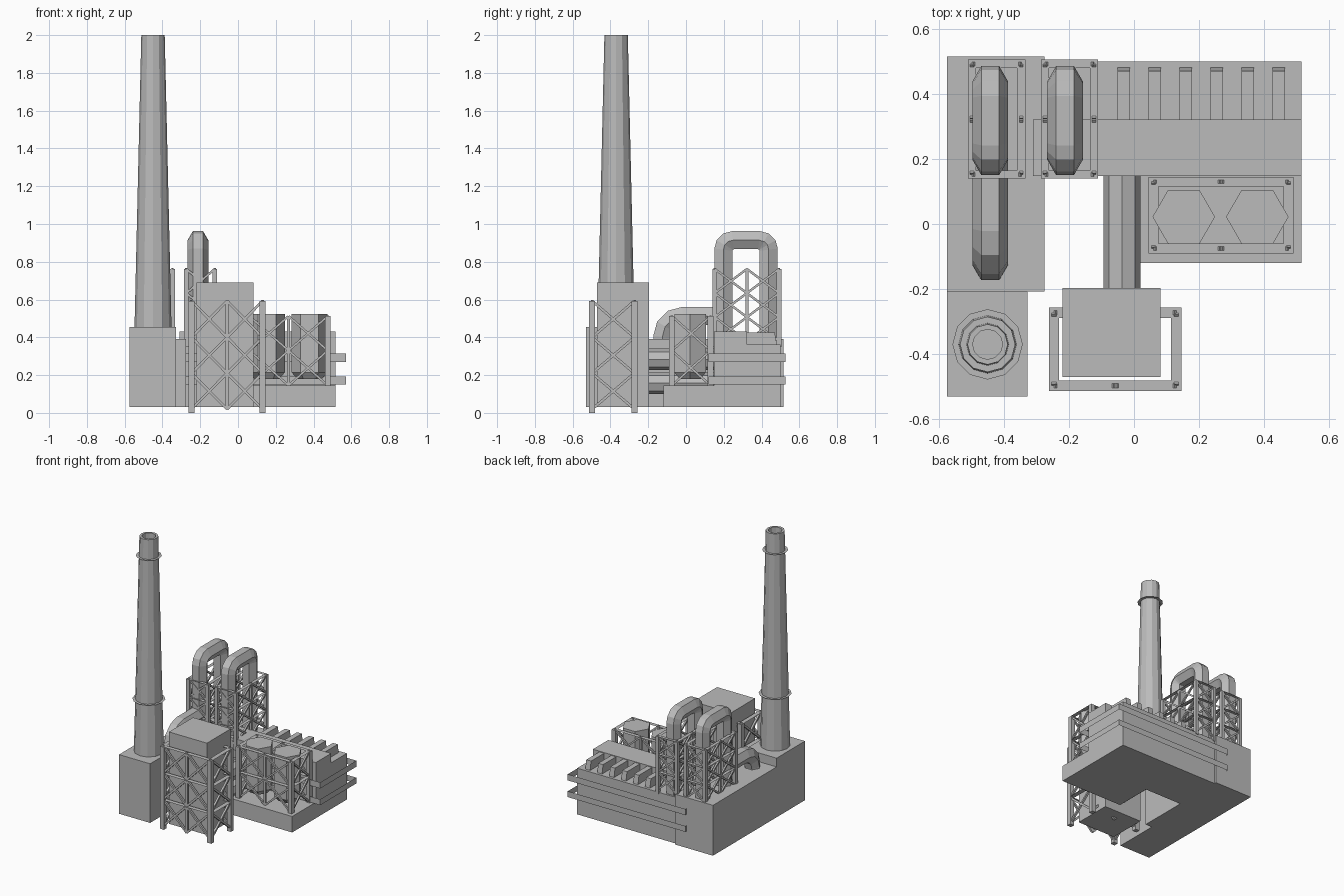
import bpy, bmesh, math
from mathutils import Vector, Matrix

if "Cube" in bpy.data.objects:
    bpy.data.objects.remove(bpy.data.objects["Cube"])

grey = bpy.data.materials.new("plain_grey")
grey.use_nodes = True
COLOUR = (0.5, 0.5, 0.5, 1)
grey.diffuse_color = COLOUR
grey.node_tree.nodes["Principled BSDF"].inputs["Base Color"].default_value = COLOUR


def finish(name, bm, closed=True):
    if closed:
        bmesh.ops.recalc_face_normals(bm, faces=bm.faces)
    mesh = bpy.data.meshes.new(name)
    bm.to_mesh(mesh)
    bm.free()
    mesh.materials.append(grey)
    obj = bpy.data.objects.new(name, mesh)
    bpy.context.collection.objects.link(obj)
    return obj


def add_box(bm, lo, hi):
    lo, hi = Vector(lo), Vector(hi)
    m = Matrix.Translation((lo + hi) / 2) @ Matrix.Diagonal((*(hi - lo), 1))
    return bmesh.ops.create_cube(bm, size=1, matrix=m)["verts"]


def box(name, lo, hi):
    bm = bmesh.new()
    add_box(bm, lo, hi)
    return finish(name, bm)


def add_beam(bm, a, b, w):
    a, b = Vector(a), Vector(b)
    rot = (b - a).to_track_quat('Z', 'Y').to_matrix().to_4x4()
    m = Matrix.Translation((a + b) / 2) @ rot @ Matrix.Diagonal((w, w, (b - a).length, 1))
    bmesh.ops.create_cube(bm, size=1, matrix=m)


def loft(bm, rings, cap=True):
    rows = [[bm.verts.new(p) for p in ring] for ring in rings]
    n = len(rows[0])
    for r, s in zip(rows, rows[1:]):
        for i in range(n):
            j = (i + 1) % n
            bm.faces.new((r[i], r[j], s[j], s[i]))
    if cap:
        bm.faces.new(rows[0][::-1])
        bm.faces.new(rows[-1])


def circle(x, y, z, r, n, start=0):
    return [(x + r * math.cos(start + math.tau * i / n),
             y + r * math.sin(start + math.tau * i / n), z) for i in range(n)]


def rectangle(x0, x1, y0, y1, z):
    return [(x0, y0, z), (x1, y0, z), (x1, y1, z), (x0, y1, z)]


def rounded(points, radius, steps=3):
    """Replace each inner corner of a (y, z) path with an arc."""
    pts = [Vector(p) for p in points]
    out = [pts[0]]
    for p, c, q in zip(pts, pts[1:], pts[2:]):
        u, v = (p - c).normalized(), (q - c).normalized()
        for i in range(steps + 1):
            t = math.pi / 2 * i / steps
            out.append(c + radius * (u * (1 - math.sin(t)) + v * (1 - math.cos(t))))
    return out + [pts[-1]]


def pipe(name, x, path, r, sides, start=0):
    """Sweep a polygon along a (y, z) path at a fixed x."""
    rings = []
    for i, p in enumerate(path):
        a = (p - path[max(i - 1, 0)]).normalized()
        b = (path[min(i + 1, len(path) - 1)] - p).normalized()
        t = (a + b).normalized()
        n = Vector((-t.y, t.x)) / max(t.dot(a), t.dot(b))
        rings.append([(x + r * math.cos(k), *(p + n * r * math.sin(k)))
                      for k in (start + math.tau * j / sides for j in range(sides))])
    bm = bmesh.new()
    loft(bm, rings)
    finish(name, bm)


def scaffold(name, x0, x1, y0, y1, levels, foot, w, nx, ny, brace=0.012):
    """Corner posts, flat walkway rings and crossed braces on four sides."""
    bm = bmesh.new()
    top = levels[-1]
    for x in (x0, x1 - w):
        for y in (y0, y1 - w):
            add_box(bm, (x, y, foot), (x + w, y + w, top))
    h = w / 2
    corners = [Vector(p) for p in rectangle(x0 + h, x1 - h, y0 + h, y1 - h, 0)]
    for i, bays in enumerate((nx, ny, nx, ny)):
        a, b = corners[i], corners[(i + 1) % 4]
        for k in range(bays):
            p, q = a.lerp(b, k / bays), a.lerp(b, (k + 1) / bays)
            if k:
                add_beam(bm, p + Vector((0, 0, levels[0])), p + Vector((0, 0, top)), brace * 1.2)
            for low, high in zip(levels, levels[1:]):
                zl, zh = Vector((0, 0, low)), Vector((0, 0, high))
                add_beam(bm, p + zl, q + zh, brace)
                add_beam(bm, p + zh, q + zl, brace)
    for z in levels[1:]:
        loft(bm, [rectangle(x0, x1, y0, y1, z),
                  rectangle(x0 + w, x1 - w, y0 + w, y1 - w, z)], cap=False)
    finish(name, bm)


# Buildings
FLOOR = 0.03
box("chimney_plinth", (-0.575, -0.53, FLOOR), (-0.328, -0.208, 0.455))
box("side_building", (-0.575, -0.208, FLOOR), (-0.275, 0.515, 0.392))
box("main_hall_high", (-0.31, 0.148, FLOOR), (0.515, 0.322, 0.43))
box("main_hall_low", (-0.31, 0.322, FLOOR), (0.515, 0.5, 0.362))
box("tank_base", (0.02, -0.12, FLOOR), (0.515, 0.148, 0.145))
box("boiler_tower", (-0.22, -0.47, FLOOR), (0.082, -0.197, 0.69))

# Roof ribs with a sloped back end
bm = bmesh.new()
for i in range(6):
    x = -0.031 + i * 0.0952
    for v in add_box(bm, (x - 0.019, 0.31, 0.35), (x + 0.019, 0.483, 0.425)):
        if v.co.z > 0.4 and v.co.y > 0.4:
            v.co.y = 0.47
finish("roof_ribs", bm)

# Thin bands running around the hall
bm = bmesh.new()
for low, high in ((0.15, 0.192), (0.27, 0.314)):
    loft(bm, [rectangle(-0.365, 0.571, 0.118, 0.528, z) for z in (low, high)], cap=False)
finish("hall_bands", bm, closed=False)

# Chimney with a hollow top
CX, CY = -0.45, -0.37
bm = bmesh.new()
loft(bm, [circle(CX, CY, z, r, 12) for z, r in
          ((0.45, 0.098), (2.0, 0.062), (2.0, 0.046), (1.93, 0.046))])
finish("chimney", bm)

# Flat gallery rings around the chimney
bm = bmesh.new()
for z, inner, outer in ((0.83, 0.086, 0.108), (1.86, 0.063, 0.085)):
    loft(bm, [circle(CX, CY, z, r, 12) for r in (outer, inner)], cap=False)
finish("chimney_galleries", bm)

# Hexagonal tanks with tapered feet
for side, x in (("right", 0.153), ("left", 0.379)):
    bm = bmesh.new()
    loft(bm, [circle(x, 0.022, z, r, 6) for z, r in
              ((0.18, 0.065), (0.215, 0.096), (0.523, 0.096))])
    finish("tank_" + side, bm)

# Looped pipes over the buildings
arch = rounded([(0.198, 0.36), (0.198, 0.914), (0.438, 0.914), (0.438, 0.35)], 0.05)
for side, x in (("right", -0.442), ("left", -0.212)):
    pipe("arched_pipe_" + side, x, arch, 0.055, 6)
pipe("elbow_pipe", -0.442, rounded([(-0.125, 0.38), (-0.125, 0.513), (0.2, 0.513)], 0.11),
     0.055, 6)

# Straight ducts from tower to hall
for level, z in (("low", 0.157), ("high", 0.283)):
    pipe("duct_" + level, -0.037, [Vector((-0.21, z)), Vector((0.16, z))], 0.057, 8)

# Scaffolds
for side, x in (("right", -0.51), ("left", -0.286)):
    scaffold("pipe_scaffold_" + side, x, x + 0.176, 0.14, 0.505,
             (0.38, 0.507, 0.634, 0.762), 0.35, 0.025, 1, 2)
scaffold("tower_scaffold", -0.262, 0.146, -0.513, -0.257,
         (0.02, 0.21, 0.4, 0.593), 0.0, 0.032, 2, 1, 0.014)
scaffold("tank_scaffold", 0.045, 0.49, -0.09, 0.145,
         (0.145, 0.33, 0.512), 0.14, 0.03, 2, 1)
